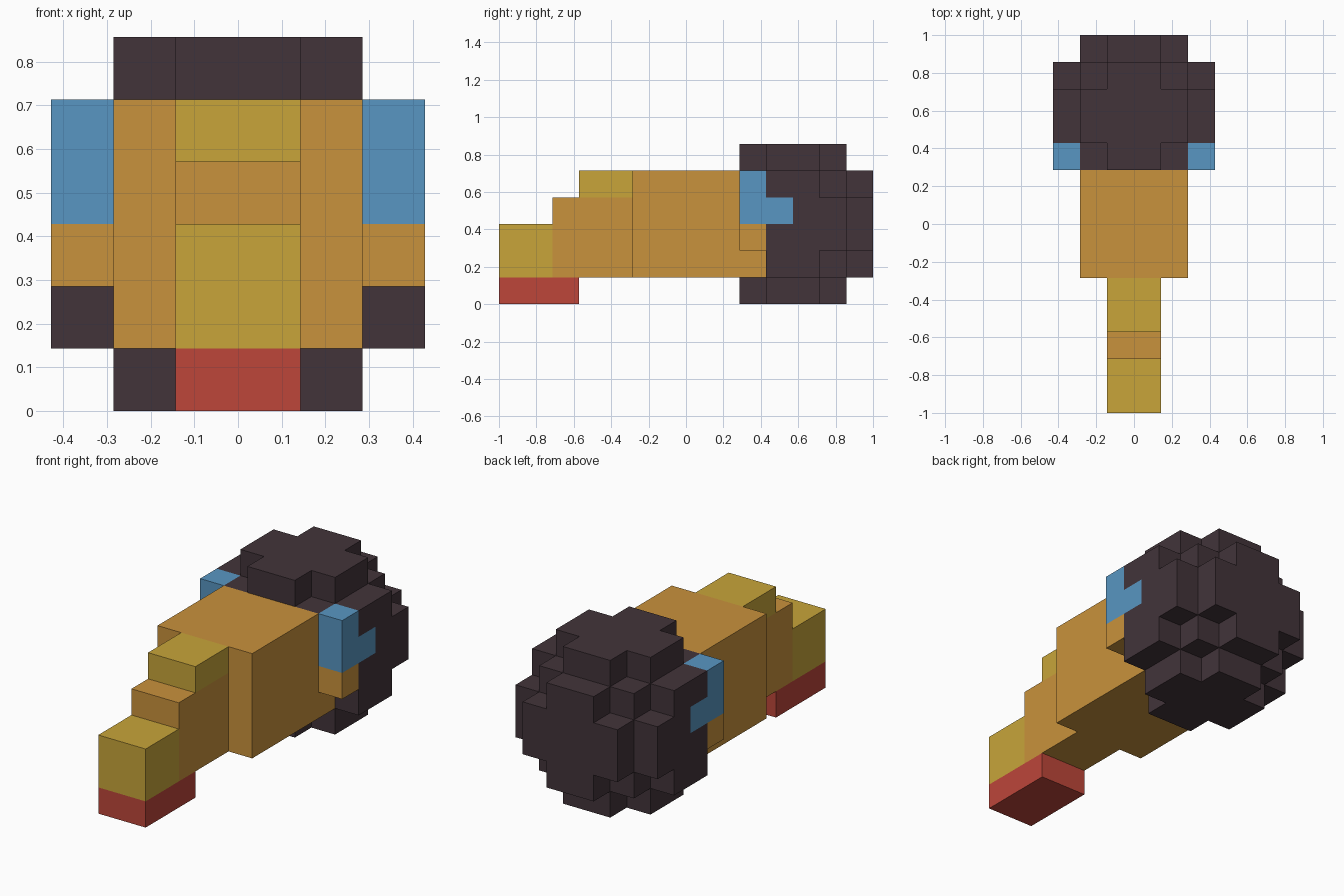
import bpy
import bmesh
from mathutils import Vector

UNIT = 1 / 7  # one block of the model
HALF = 3

old = bpy.data.objects.get("Cube")
if old:
    bpy.data.objects.remove(old, do_unlink=True)


def material(name, rgb):
    """Flat material from display colour values."""
    lin = [((c / 255 + 0.055) / 1.055) ** 2.4 for c in rgb] + [1]
    mat = bpy.data.materials.new(name)
    mat.use_nodes = True
    mat.diffuse_color = lin
    bsdf = next(n for n in mat.node_tree.nodes if n.type == 'BSDF_PRINCIPLED')
    bsdf.inputs["Base Color"].default_value = lin
    return mat


ORANGE = material("orange", (201, 146, 60))
YELLOW = material("yellow", (200, 165, 58))
RED = material("red", (189, 70, 58))
BLUE = material("blue", (88, 150, 194))
DARK = material("dark plum", (66, 52, 58))


def prism(name, outline, axis, lo, hi, mat, mirror=False):
    """Extrude an outline, given in blocks, along an axis from lo to hi."""
    bm = bmesh.new()
    ring = []
    for p in outline:
        co = list(p)
        co.insert(axis, lo)
        ring.append(bm.verts.new(Vector(co) * UNIT))
    base = bm.faces.new(ring)
    result = bmesh.ops.extrude_face_region(bm, geom=[base], use_keep_orig=True)
    shift = Vector((0, 0, 0))
    shift[axis] = (hi - lo) * UNIT
    bmesh.ops.translate(bm, vec=shift,
                        verts=[g for g in result["geom"] if isinstance(g, bmesh.types.BMVert)])
    bmesh.ops.recalc_face_normals(bm, faces=bm.faces[:])
    mesh = bpy.data.meshes.new(name)
    bm.to_mesh(mesh)
    bm.free()
    mesh.materials.append(mat)
    obj = bpy.data.objects.new(name, mesh)
    bpy.context.collection.objects.link(obj)
    if mirror:
        obj.modifiers.new("Mirror", 'MIRROR').use_mirror_merge = False
    return obj


def rect(a0, a1, b0, b1):
    return [(a0, b0), (a1, b0), (a1, b1), (a0, b1)]


def plus(cx, cy):
    """Cross outline, four blocks wide with one-block corner notches."""
    pts = []
    a, b = 1, 2
    for sx, sy in ((1, 1), (-1, 1), (-1, -1), (1, -1)):
        corner = [(b, a), (a, a), (a, b)]
        if sx * sy < 0:
            corner.reverse()
        pts += [(cx + sx * x, cy + sy * y) for x, y in corner]
    return pts


def box(name, x, y, z, mat, mirror=False):
    return prism(name, rect(*x, *y), 2, *z, mat, mirror)


# Stepped snout, narrow in x
MID = (-1, 1)
box("snout_tip", MID, (-7, -5), (1, 3), YELLOW)
box("snout_bridge", MID, (-5, -2), (1, 4), ORANGE)
box("snout_ridge", MID, (-4, -2), (4, 5), YELLOW)
box("lower_jaw", MID, (-7, -4), (0, 1), RED)

# Neck block, and the collar under the dark cap
box("neck", (-2, 2), (-2, 2), (1, 5), ORANGE)
collar = box("collar", (-2, 2), (2, 3), (1, 5), ORANGE)
collar.data.materials.append(DARK)
for face in collar.data.polygons:
    if face.normal.z > 0.5:
        face.material_index = 1

# Rounded dark mass: core with cross-shaped plates
box("head_core", (-2, 2), (3, 6), (1, 5), DARK)
prism("top_plate", plus(0, 4), 2, 5, 6, DARK)
prism("bottom_plate", plus(0, 4), 2, 0, 1, DARK)
prism("back_plate", plus(0, HALF), 1, 6, 7, DARK)

# Side plates with the blue patch set into them
side = [(3, 1), (5, 1), (5, 2), (6, 2), (6, 4), (5, 4),
        (5, 5), (3, 5), (3, 4), (4, 4), (4, 3), (3, 3)]
patch = [(2, 3), (4, 3), (4, 4), (3, 4), (3, 5), (2, 5)]
prism("side_plate", side, 0, 2, HALF, DARK, mirror=True)
prism("side_patch", patch, 0, 2, HALF, BLUE, mirror=True)
box("side_cheek", (2, HALF), (2, 3), (2, 3), ORANGE, mirror=True)
